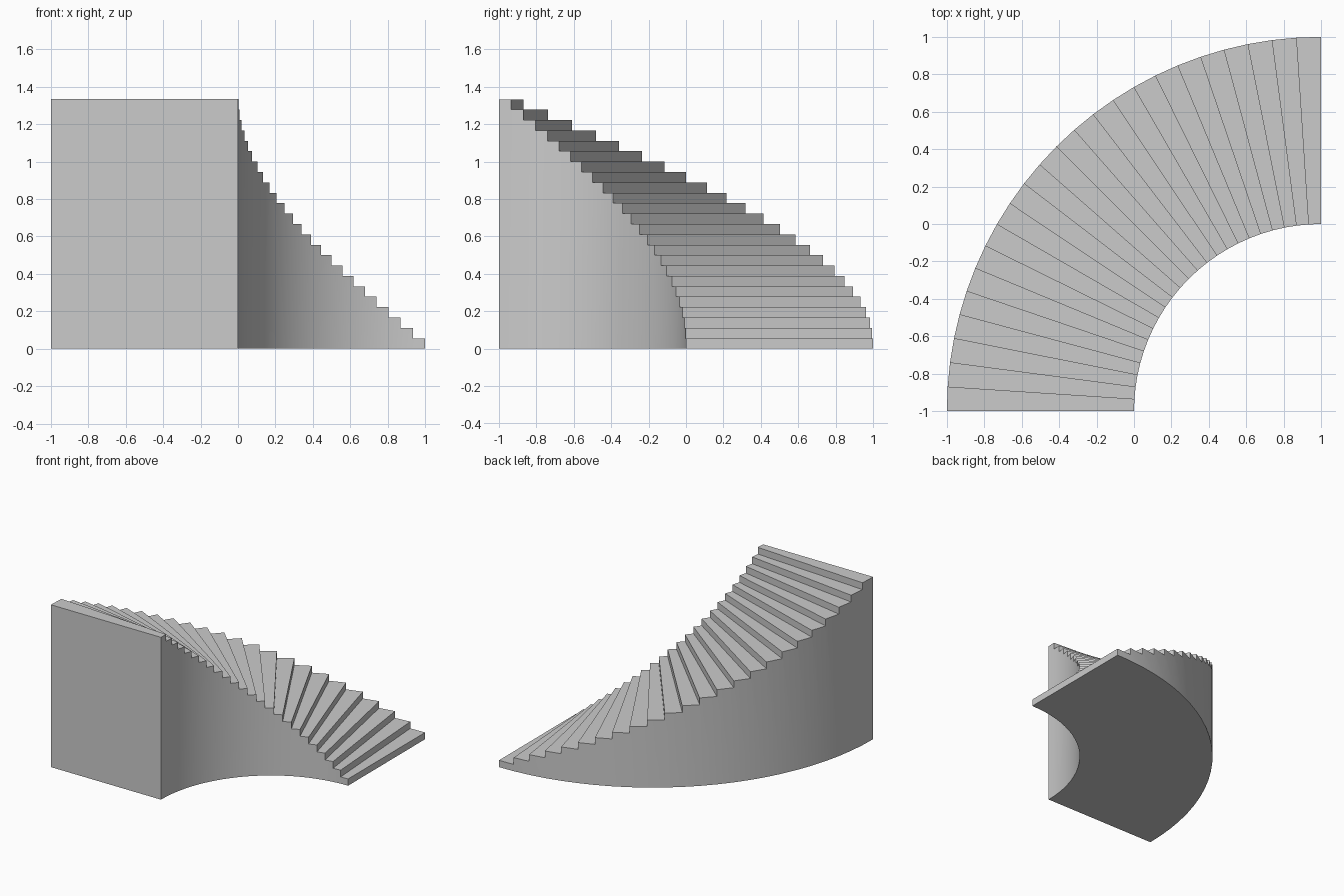
import bpy, bmesh
from math import radians, sin, cos

if "Cube" in bpy.data.objects:
    bpy.data.objects.remove(bpy.data.objects["Cube"])

STEPS = 24
HEIGHT = 4 / 3
INNER, OUTER = 1.0, 2.0
CENTRE = (1.0, -1.0)

bm = bmesh.new()
cache = {}


def vert(radius, ray, level):
    """Shared vertex on a radial line, at a whole number of risers."""
    key = (radius, ray, level)
    if key not in cache:
        a = radians(90 + 90 * ray / STEPS)
        cache[key] = bm.verts.new((CENTRE[0] + radius * cos(a),
                                   CENTRE[1] + radius * sin(a),
                                   HEIGHT * level / STEPS))
    return cache[key]


def radial_quad(ray_a, level_a, ray_b, level_b):
    bm.faces.new([vert(INNER, ray_a, level_a), vert(OUTER, ray_a, level_a),
                  vert(OUTER, ray_b, level_b), vert(INNER, ray_b, level_b)])


for k in range(STEPS):
    radial_quad(k, k, k, k + 1)              # riser
    radial_quad(k, k + 1, k + 1, k + 1)      # tread
    radial_quad(k, 0, k + 1, 0)              # underside
    # Curved side walls under each step
    for r in (INNER, OUTER):
        outline = [(k, 0), (k + 1, 0), (k + 1, k + 1), (k, k + 1)]
        if k:
            outline.append((k, k))
        bm.faces.new([vert(r, *p) for p in outline])

# Tall end wall
radial_quad(STEPS, 0, STEPS, STEPS)

bmesh.ops.recalc_face_normals(bm, faces=bm.faces)
mesh = bpy.data.meshes.new("curved_staircase")
bm.to_mesh(mesh)
bm.free()
stairs = bpy.data.objects.new("curved_staircase", mesh)
bpy.context.collection.objects.link(stairs)

# Smooth curved walls, crisp steps
bpy.context.view_layer.objects.active = stairs
stairs.select_set(True)
bpy.ops.object.shade_smooth_by_angle(angle=radians(30))
